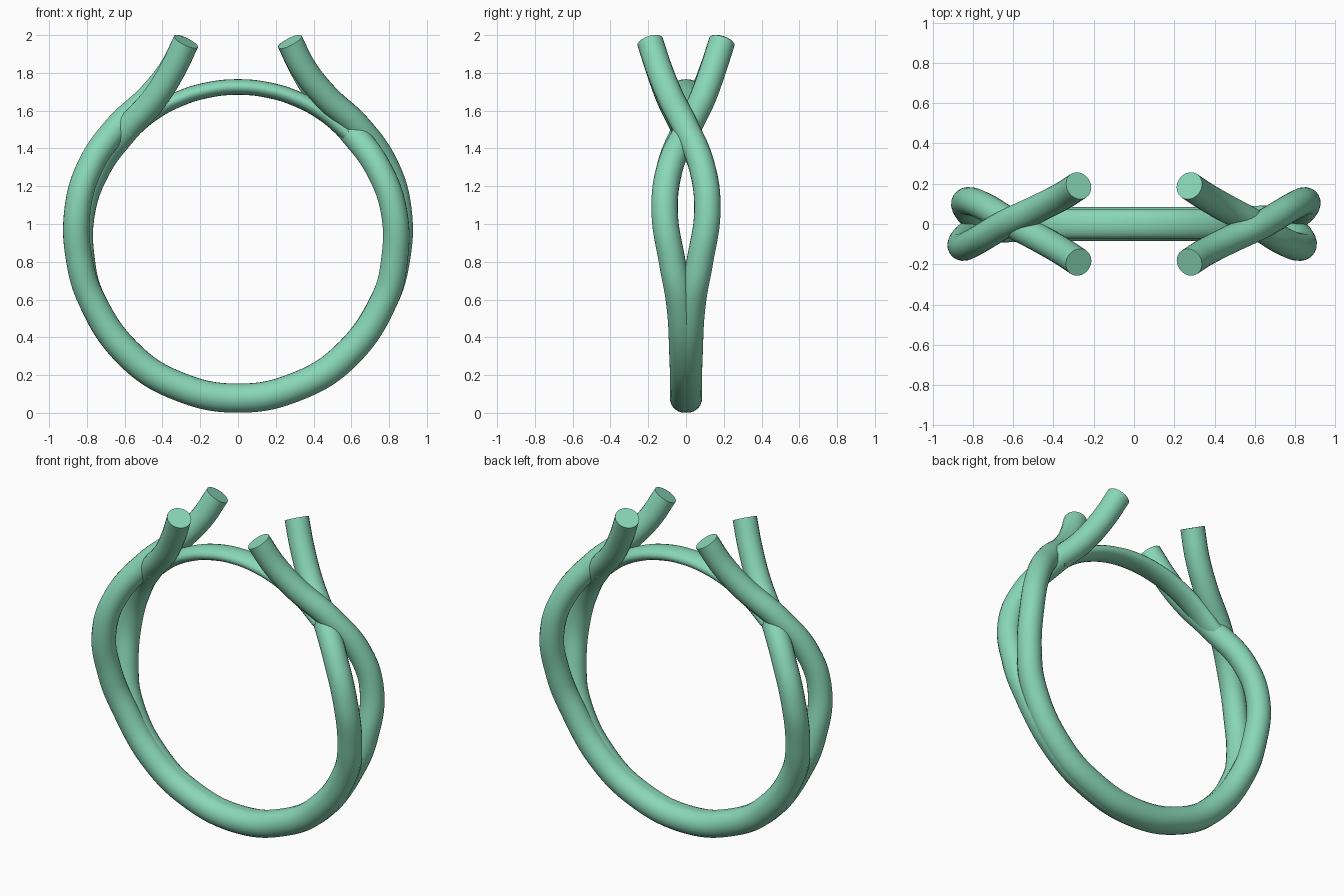
import bpy, math

if "Cube" in bpy.data.objects:
    bpy.data.objects.remove(bpy.data.objects["Cube"])

mat = bpy.data.materials.new("ring_green")
mat.diffuse_color = (0.25, 0.68, 0.48, 1)
mat.use_nodes = True
mat.node_tree.nodes["Principled BSDF"].inputs["Base Color"].default_value = mat.diffuse_color


def tube(name, pts, rot=0.0, flat=1.0):
    """Sweep a round section along smooth points (x, y, z, radius)."""
    cu = bpy.data.curves.new(name, 'CURVE')
    cu.dimensions = '3D'
    cu.resolution_u = 12
    cu.use_fill_caps = True
    cu.bevel_depth = 1.0
    cu.bevel_resolution = 8
    cu.twist_mode = 'MINIMUM'
    sp = cu.splines.new('BEZIER')
    sp.bezier_points.add(len(pts) - 1)
    for bp, (x, y, z, r) in zip(sp.bezier_points, pts):
        bp.co = (x, y, z)
        bp.radius = r
        bp.handle_left_type = bp.handle_right_type = 'AUTO'
    ob = bpy.data.objects.new(name, cu)
    bpy.context.collection.objects.link(ob)
    bpy.ops.object.select_all(action='DESELECT')
    ob.select_set(True)
    bpy.context.view_layer.objects.active = ob
    bpy.ops.object.convert(target='MESH')
    ob = bpy.context.view_layer.objects.active
    c, s = math.cos(rot), math.sin(rot)
    for v in ob.data.vertices:
        x, y, z = v.co
        y *= flat
        v.co = (c * x - s * y, s * x + c * y, z)
    ob.data.materials.clear()
    ob.data.materials.append(mat)
    bpy.ops.object.shade_smooth_by_angle(angle=math.radians(40))
    return ob


# One half of a strand, from near the bottom up to the prong tip
lower = [(0.32, 0.009, 0.143, 0.077), (0.567, 0.012, 0.30, 0.077),
         (0.775, 0.035, 0.60, 0.073)]
outer = lower + [(0.838, 0.073, 0.80, 0.071), (0.85, 0.113, 1.07, 0.07),
                 (0.785, 0.085, 1.30, 0.07), (0.64, 0.0, 1.51, 0.07),
                 (0.46, -0.085, 1.68, 0.07), (0.35, -0.142, 1.82, 0.07),
                 (0.275, -0.19, 1.965, 0.07)]
inner = lower + [(0.827, 0.073, 0.80, 0.071), (0.825, 0.113, 1.07, 0.07),
                 (0.74, 0.085, 1.30, 0.07), (0.602, 0.0, 1.487, 0.07),
                 (0.445, -0.085, 1.66, 0.07), (0.347, -0.142, 1.815, 0.07),
                 (0.275, -0.19, 1.965, 0.07)]

# Two interwoven strands: outer on one side, inner on the other
strand = [(-x, y, z, r) for x, y, z, r in reversed(inner)]
strand += [(0, 0.008, 0.078, 0.0775)] + outer
tube("strand_a", strand)
tube("strand_b", strand, rot=math.pi)

# Flattened bridge closing the finger hole at the top
arc = []
for i in range(9):
    a = math.radians(-46 + 92 * i / 8)
    arc.append((0.805 * math.sin(a), 0, 0.92 + 0.805 * math.cos(a), 0.0415))
tube("bridge", arc, flat=1.75)
